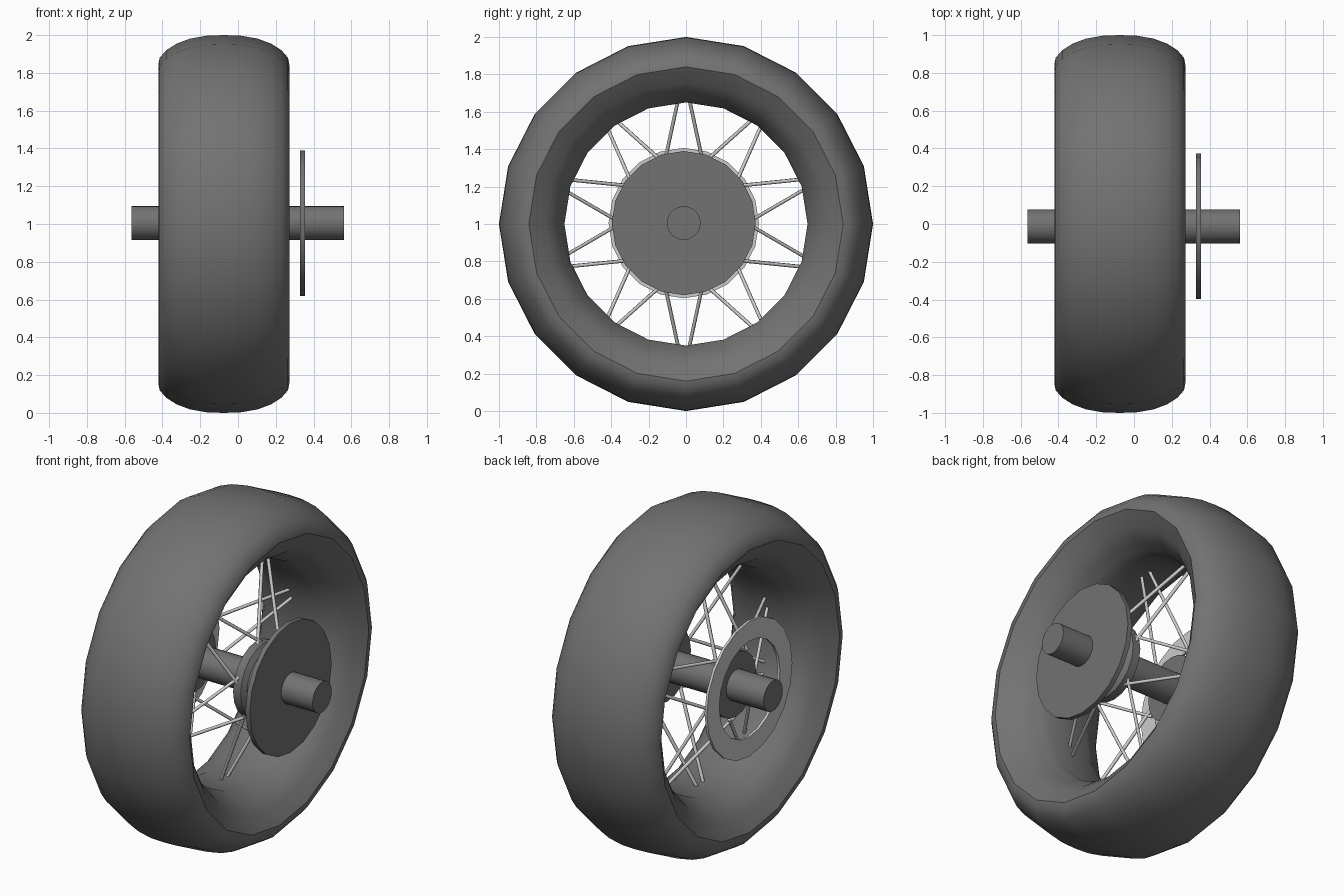
import bpy, math
from mathutils import Vector

if "Cube" in bpy.data.objects:
    bpy.data.objects.remove(bpy.data.objects["Cube"])

HUB_Y, HUB_Z = -0.012, 1.005
TYRE_X = -0.075


def paint(name, value):
    mat = bpy.data.materials.new(name)
    mat.diffuse_color = (value, value, value, 1)
    mat.use_nodes = True
    mat.node_tree.nodes["Principled BSDF"].inputs["Base Color"].default_value = mat.diffuse_color
    return mat


RUBBER = paint("dark_grey", 0.17)
METAL = paint("bright_metal", 0.9)


def lathe(name, profile, centre, mat, sides=20, closed=True, smooth=30):
    """Revolve (x, radius) points about the x axis."""
    n = len(profile)
    verts, faces = [], []
    for i in range(sides):
        a = 2 * math.pi * i / sides
        verts += [(x, r * math.cos(a), r * math.sin(a)) for x, r in profile]
    for i in range(sides):
        j = (i + 1) % sides
        for k in range(n if closed else n - 1):
            m = (k + 1) % n
            faces.append((i * n + k, i * n + m, j * n + m, j * n + k))
    if not closed:  # flat end caps
        faces.append([i * n for i in range(sides)])
        faces.append([i * n + n - 1 for i in range(sides)])
    return finish(name, verts, faces, centre, mat, smooth)


def finish(name, verts, faces, centre, mat, smooth):
    mesh = bpy.data.meshes.new(name)
    mesh.from_pydata(verts, [], faces)
    mesh.materials.append(mat)
    ob = bpy.data.objects.new(name, mesh)
    ob.location = centre
    bpy.context.collection.objects.link(ob)
    bpy.ops.object.select_all(action='DESELECT')
    ob.select_set(True)
    bpy.context.view_layer.objects.active = ob
    bpy.ops.object.mode_set(mode='EDIT')
    bpy.ops.mesh.select_all(action='SELECT')
    bpy.ops.mesh.normals_make_consistent(inside=False)
    bpy.ops.object.mode_set(mode='OBJECT')
    bpy.ops.object.shade_smooth_by_angle(angle=math.radians(smooth))
    return ob


# Tyre and rim: mirrored half profile, from tread crown to inner rim
half = [(0.09, 0.997), (0.18, 0.981), (0.25, 0.955), (0.305, 0.92),
        (0.34, 0.88), (0.347, 0.84), (0.29, 0.755), (0.25, 0.715),
        (0.21, 0.69), (0.17, 0.67), (0.13, 0.65)]
profile = [(0, 1.0)] + half + [(-x, r) for x, r in reversed(half)]
lathe("tyre", profile, (TYRE_X, 0, 1), RUBBER, smooth=35)

hub = (0, HUB_Y, HUB_Z)

# Axle
lathe("axle", [(-0.565, 0.09), (0.562, 0.09)], hub, RUBBER, 24, closed=False)

# Hub flanges that hold the spokes
lathe("right_flange", [(0.13, 0.08), (0.13, 0.22), (0.18, 0.22),
                       (0.20, 0.19), (0.25, 0.19), (0.25, 0.08)], hub, RUBBER)
lathe("left_flange", [(-0.32, 0.08), (-0.32, 0.19), (-0.27, 0.19),
                      (-0.27, 0.08)], hub, RUBBER)

# Sprocket plate on the right, open brake ring on the left
lathe("sprocket_disc", [(0.327, 0.385), (0.355, 0.385)], hub, RUBBER, 20,
      closed=False)
lathe("brake_ring", [(-0.41, 0.285), (-0.41, 0.402), (-0.395, 0.402),
                     (-0.395, 0.285)], hub, METAL)

# Spokes: ten pairs, alternating between the two flanges
verts, faces = [], []
SIDES, RAD = 6, 0.01
for g in range(10):
    a = math.radians(90 + 36 * g)
    out = Vector((0, math.cos(a), math.sin(a)))
    tan = Vector((0, -math.sin(a), math.cos(a)))
    flange_x = 0.155 if g % 2 else -0.295
    for s in (-1, 1):
        p = Vector((flange_x, 0, 0)) + out * 0.15 + tan * 0.14 * s
        q = Vector((TYRE_X - 0.01, 0, 0)) + out * 0.66 + tan * 0.03 * s
        d = (q - p).normalized()
        u = d.orthogonal().normalized()
        v = d.cross(u)
        b = len(verts)
        for c in (p, q):
            for i in range(SIDES):
                t = 2 * math.pi * i / SIDES
                verts.append(c + RAD * (u * math.cos(t) + v * math.sin(t)))
        for i in range(SIDES):
            j = (i + 1) % SIDES
            faces.append((b + i, b + j, b + SIDES + j, b + SIDES + i))
        faces.append([b + i for i in range(SIDES)])
        faces.append([b + SIDES + i for i in range(SIDES)])
finish("spokes", verts, faces, hub, METAL, 65)
